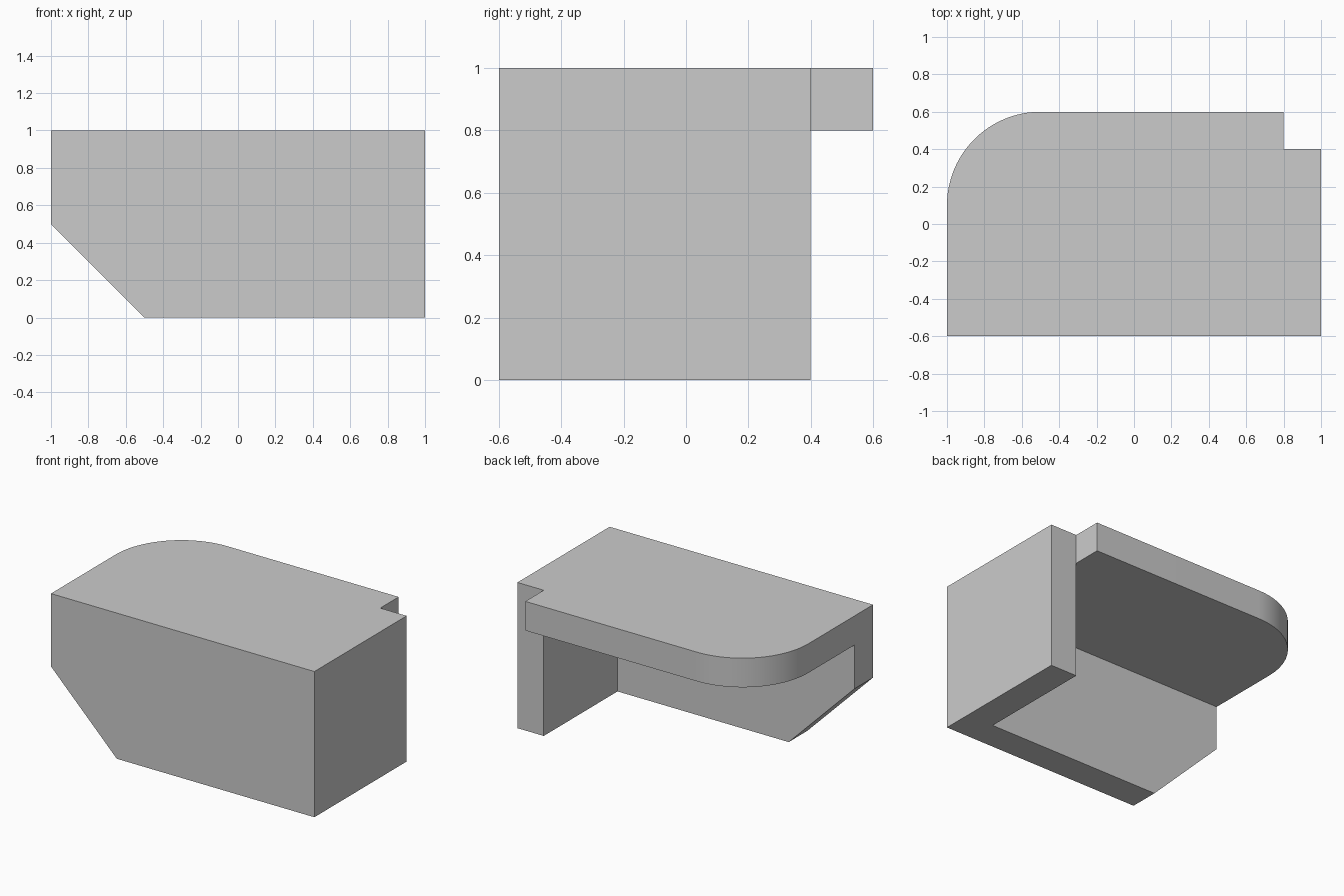
import bpy, bmesh, math
from mathutils import Vector

cube = bpy.data.objects.get("Cube")
if cube:
    bpy.data.objects.remove(cube, do_unlink=True)

grey = bpy.data.materials.new("light grey")
grey.use_nodes = True
colour = (0.6, 0.6, 0.6, 1)
grey.diffuse_color = colour
grey.node_tree.nodes["Principled BSDF"].inputs["Base Color"].default_value = colour


def extrude(name, outline, offset):
    """Solid made by sweeping a flat outline along an offset."""
    bm = bmesh.new()
    face = bm.faces.new([bm.verts.new(p) for p in outline])
    swept = bmesh.ops.extrude_face_region(bm, geom=[face])["geom"]
    verts = [v for v in swept if isinstance(v, bmesh.types.BMVert)]
    bmesh.ops.translate(bm, verts=verts, vec=Vector(offset))
    bmesh.ops.recalc_face_normals(bm, faces=bm.faces)
    mesh = bpy.data.meshes.new(name)
    bm.to_mesh(mesh)
    bm.free()
    mesh.materials.append(grey)
    obj = bpy.data.objects.new(name, mesh)
    bpy.context.collection.objects.link(obj)
    return obj


T, R, STEPS = 0.2, 0.5, 24    # wall thickness, corner radius, arc segments

# Top plate with one rounded back corner and a notch beside the side wall
arc = [(-1 + R + R * math.cos(a), 0.6 - R + R * math.sin(a), 1)
       for a in (math.pi / 2 * (1 + i / STEPS) for i in range(STEPS + 1))]
top = extrude("corner_bracket",
              [(-1, -0.6, 1), (1, -0.6, 1), (1, 0.4, 1), (1 - T, 0.4, 1),
               (1 - T, 0.6, 1)] + arc, (0, 0, -T))

# Front plate with a chamfered lower corner
front = extrude("front_plate",
                [(-0.5, -0.6, 0), (1, -0.6, 0), (1, -0.6, 1),
                 (-1, -0.6, 1), (-1, -0.6, 0.5)], (0, T, 0))

# Side wall
side = extrude("side_wall",
               [(1, -0.6, 0), (1, 0.4, 0), (1, 0.4, 1), (1, -0.6, 1)], (-T, 0, 0))

# Fuse the three plates into one solid
for part in (front, side):
    union = top.modifiers.new("fuse_" + part.name, 'BOOLEAN')
    union.operation = 'UNION'
    union.solver = 'EXACT'
    union.object = part
bpy.context.view_layer.update()
fused = bpy.data.meshes.new_from_object(
    top.evaluated_get(bpy.context.evaluated_depsgraph_get()))
top.modifiers.clear()
top.data = fused
for part in (front, side):
    bpy.data.objects.remove(part, do_unlink=True)

# Merge coplanar pieces and smooth the rounded corner
bm = bmesh.new()
bm.from_mesh(fused)
bmesh.ops.remove_doubles(bm, verts=bm.verts, dist=0.0001)
bmesh.ops.dissolve_limit(bm, angle_limit=math.radians(0.5),
                         verts=bm.verts, edges=bm.edges)
bm.to_mesh(fused)
bm.free()
bpy.ops.object.select_all(action='DESELECT')
top.select_set(True)
bpy.context.view_layer.objects.active = top
bpy.ops.object.shade_smooth_by_angle(angle=math.radians(30))
